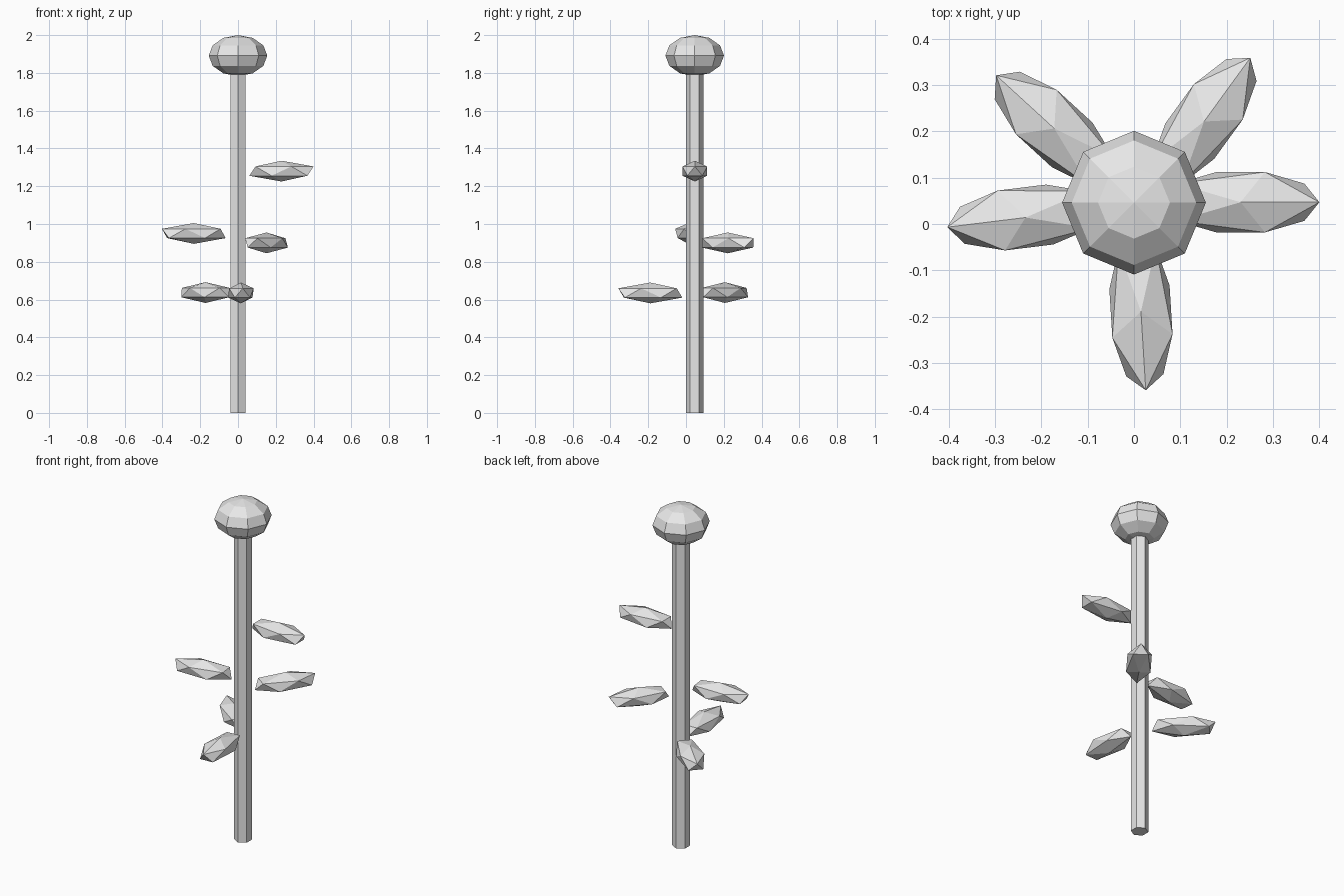
import bpy
import bmesh
from math import radians
from mathutils import Matrix, Vector

cube = bpy.data.objects.get("Cube")
if cube:
    bpy.data.objects.remove(cube, do_unlink=True)

GREY = (0.8, 0.8, 0.8, 1.0)
grey = bpy.data.materials.new("plain_grey")
grey.use_nodes = True
grey.diffuse_color = GREY
for node in grey.node_tree.nodes:
    if node.type == "BSDF_PRINCIPLED":
        node.inputs["Base Color"].default_value = GREY


def add_part(name, build, location, scale=(1, 1, 1), turn=0):
    """Build a flat-shaded primitive, then scale, turn and place it."""
    bm = bmesh.new()
    build(bm)
    bm.transform(Matrix.Rotation(radians(turn), 4, "Z") @ Matrix.Diagonal((*scale, 1)))
    mesh = bpy.data.meshes.new(name)
    bm.to_mesh(mesh)
    bm.free()
    mesh.materials.append(grey)
    obj = bpy.data.objects.new(name, mesh)
    obj.location = Vector(location)
    bpy.context.collection.objects.link(obj)
    return obj


def hexagonal_rod(bm):
    bmesh.ops.create_cone(bm, cap_ends=True, segments=6, radius1=1, radius2=1, depth=1)


def faceted_ball(bm):
    bmesh.ops.create_uvsphere(bm, u_segments=8, v_segments=6, radius=1)


def gem(bm):
    bmesh.ops.create_icosphere(bm, subdivisions=1, radius=1)


AXIS_Y = 0.046

# Stem, ending inside the flower head
STEM_HEIGHT = 1.82
add_part("stem", hexagonal_rod, (0, AXIS_Y, STEM_HEIGHT / 2), (0.047, 0.047, STEM_HEIGHT))

# Flattened ball at the top
add_part("flower_head", faceted_ball, (0, AXIS_Y, 1.8915), (0.155, 0.155, 0.1085))

# Leaves: name, centre, outward direction in degrees
LEAF_SCALE = (0.19, 0.0765, 0.055)
LEAVES = [
    ("left_leaf", (0.23, 0.047, 1.28), 0),
    ("right_leaf", (-0.234, 0.014, 0.95), 187),
    ("back_left_leaf", (0.151, 0.221, 0.90), 54),
    ("back_right_leaf", (-0.172, 0.206, 0.637), 137.5),
    ("front_leaf", (0.015, -0.189, 0.635), -86.5),
]
for name, centre, turn in LEAVES:
    add_part(name, gem, centre, LEAF_SCALE, turn)
